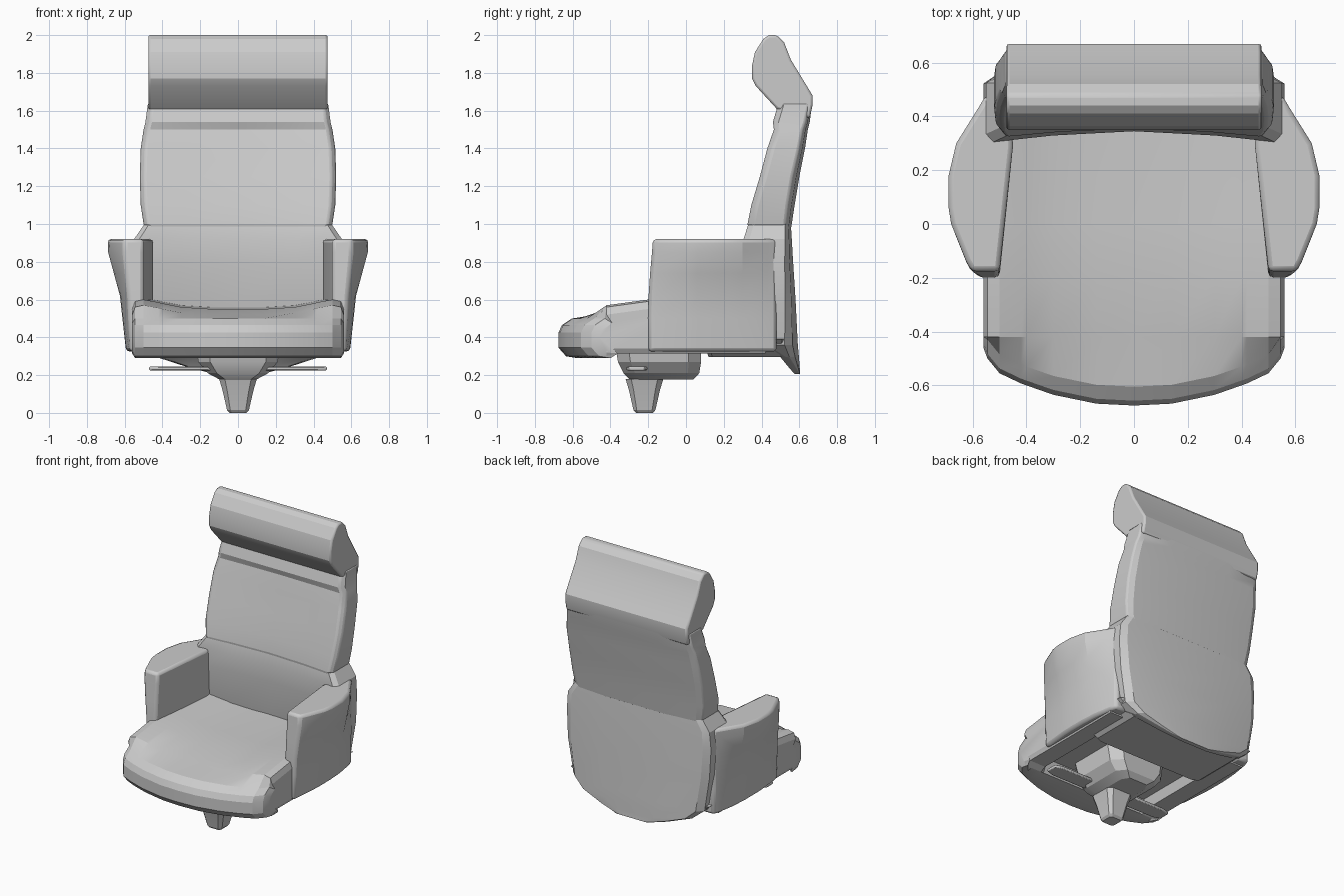
import bpy
import bmesh
import math

if "Cube" in bpy.data.objects:
    bpy.data.objects.remove(bpy.data.objects["Cube"], do_unlink=True)

grey = bpy.data.materials.new("plain_grey")
grey.use_nodes = True
GREY = (0.6, 0.6, 0.6, 1.0)
grey.diffuse_color = GREY
grey.node_tree.nodes["Principled BSDF"].inputs["Base Color"].default_value = GREY


def loft(name, sections, bevel=0.0):
    """Skin a list of equal-length closed sections and cap both ends."""
    bm = bmesh.new()
    rings = [[bm.verts.new(p) for p in s] for s in sections]
    n = len(rings[0])
    for a, b in zip(rings, rings[1:]):
        for i in range(n):
            j = (i + 1) % n
            bm.faces.new((a[i], a[j], b[j], b[i]))
    bm.faces.new(rings[0][::-1])
    bm.faces.new(rings[-1])
    bmesh.ops.recalc_face_normals(bm, faces=bm.faces)
    mesh = bpy.data.meshes.new(name)
    bm.to_mesh(mesh)
    bm.free()
    mesh.materials.append(grey)
    obj = bpy.data.objects.new(name, mesh)
    bpy.context.collection.objects.link(obj)
    bpy.ops.object.select_all(action="DESELECT")
    obj.select_set(True)
    bpy.context.view_layer.objects.active = obj
    bpy.ops.object.shade_smooth_by_angle(angle=math.radians(18))
    if bevel:
        mod = obj.modifiers.new("soft_edges", "BEVEL")
        mod.width = bevel
        mod.segments = 2
        mod.angle_limit = math.radians(40)
    return obj


def rect(cx, cy, z, rx, ry, cut=0.3):
    """Chamfered rectangle at height z."""
    k = 1 - cut
    pts = [(1, -k), (1, k), (k, 1), (-k, 1), (-1, k), (-1, -k), (-k, -1), (k, -1)]
    return [(cx + rx * x, cy + ry * y, z) for x, y in pts]


def back_section(z, front, back, half, dip, curve):
    """Back cross-section: hollowed front, rounded rear."""
    right = [(0.55, front + dip * 0.6), (0.95, front), (1, front + 0.03),
             (1, back - curve), (0.92, back - curve * 0.4), (0.5, back)]
    pts = [(0, front + dip)] + right + [(-x, y) for x, y in right[::-1]]
    return [(x * half, y, z) for x, y in pts]


# Headrest: one bolster profile run across the width
bolster = [(0.48, 1.61), (0.37, 1.73), (0.35, 1.77), (0.35, 1.84), (0.365, 1.91),
           (0.41, 1.98), (0.44, 2.0), (0.48, 2.0), (0.52, 1.96), (0.555, 1.87),
           (0.64, 1.73), (0.67, 1.68), (0.67, 1.63), (0.655, 1.56)]
loft("headrest", [[(x, y, z) for y, z in bolster] for x in (-0.475, 0.475)], 0.012)

# Backrest cushion
loft("backrest", [back_section(*s) for s in (
    (0.97, 0.33, 0.555, 0.485, 0.03, 0.03),
    (1.0, 0.325, 0.56, 0.5, 0.03, 0.035),
    (1.1, 0.345, 0.575, 0.515, 0.025, 0.04),
    (1.25, 0.39, 0.6, 0.52, 0.025, 0.04),
    (1.4, 0.43, 0.63, 0.515, 0.02, 0.035),
    (1.5, 0.465, 0.645, 0.5, 0.01, 0.03),
    (1.54, 0.46, 0.655, 0.49, 0.0, 0.025),
    (1.64, 0.49, 0.668, 0.477, 0.0, 0.02))], 0.01)

# Lower back shell, tapering to a tongue at the bottom
loft("lower_back", [back_section(*s) for s in (
    (0.205, 0.575, 0.605, 0.12, 0.0, 0.005),
    (0.24, 0.545, 0.602, 0.26, 0.0, 0.02),
    (0.295, 0.5, 0.598, 0.43, 0.0, 0.05),
    (0.36, 0.4, 0.592, 0.51, 0.0, 0.07),
    (0.6, 0.32, 0.58, 0.55, 0.04, 0.055),
    (0.8, 0.31, 0.567, 0.56, 0.04, 0.045),
    (0.92, 0.305, 0.56, 0.55, 0.04, 0.035),
    (1.0, 0.33, 0.555, 0.495, 0.03, 0.03))])

# Armrests: bowed outline, narrowing downward, mirrored left and right
outer = [(0.0, -0.19), (0.55, -0.19), (0.66, -0.15), (0.95, 0.0), (1.0, 0.06),
         (1.0, 0.18), (0.85, 0.3), (0.42, 0.43)]


def arm_section(side, z, bulge, slope):
    pts = [(0.5 + 0.19 * t * bulge + (0.06 * (1 - bulge) if t else 0),
            y + (slope if y < -0.1 else 0)) for t, y in outer]
    pts += [(0.55, 0.48), (0.46, 0.48), (0.45, 0.29)]
    return [(side * x, y, z) for x, y in pts]


for side, word in ((1, "left"), (-1, "right")):
    loft(word + "_armrest", [arm_section(side, *s) for s in (
        (0.325, 0.25, -0.01), (0.5, 0.4, -0.01), (0.62, 0.5, -0.008),
        (0.74, 0.75, 0.0), (0.85, 0.98, 0.01), (0.92, 1.0, 0.015))], 0.018)

# Seat cushion: side profiles following the bowed front edge
half = [(0.0, -0.675, 0.55), (0.14, -0.668, 0.55), (0.3, -0.635, 0.56),
        (0.4, -0.6, 0.58), (0.42, -0.593, 0.585), (0.5, -0.555, 0.6),
        (0.545, -0.5, 0.59), (0.56, -0.46, 0.55)]


def seat_section(x, front, top):
    inset = 0.025 if abs(x) > 0.55 else 0
    # The underside is recessed between the side rims
    under = 0.38 if abs(x) < 0.41 else 0.315 + inset
    pts = [(0.42, under), (-0.38, under), (-0.42, 0.295 + inset),
           (front + 0.1, 0.29 + inset), (front + 0.04, 0.3 + inset),
           (front, 0.345 + inset), (front, 0.425 - inset), (front + 0.018, 0.465 - inset),
           (front + 0.07, 0.5 - inset), (-0.42, top - 0.03), (-0.2, top),
           (0.0, top), (0.42, top + 0.01)]
    return [(x, y, z) for y, z in pts]


stations = [(-x, f, t) for x, f, t in half[:0:-1]] + half
loft("seat_cushion", [seat_section(*s) for s in stations])

# Floor of the shell behind the seat mechanism
loft("shell_floor", [rect(0, 0.32, 0.295, 0.42, 0.2, 0.1), rect(0, 0.31, 0.39, 0.54, 0.22, 0.1)])

# Tilt mechanism, post and side levers
loft("tilt_mechanism", [rect(0, -0.13, 0.178, 0.1, 0.17), rect(0, -0.13, 0.21, 0.16, 0.2),
                        rect(0, -0.14, 0.27, 0.21, 0.22), rect(0, -0.15, 0.39, 0.23, 0.23)])
loft("post", [rect(0, -0.22, z, r, r) for z, r in
              ((0.0, 0.045), (0.015, 0.058), (0.12, 0.082), (0.18, 0.1))])
for side, word in ((1, "left"), (-1, "right")):
    loft(word + "_lever", [rect(side * 0.29, -0.26, z, 0.18, 0.055) for z in (0.225, 0.245)], 0.006)
